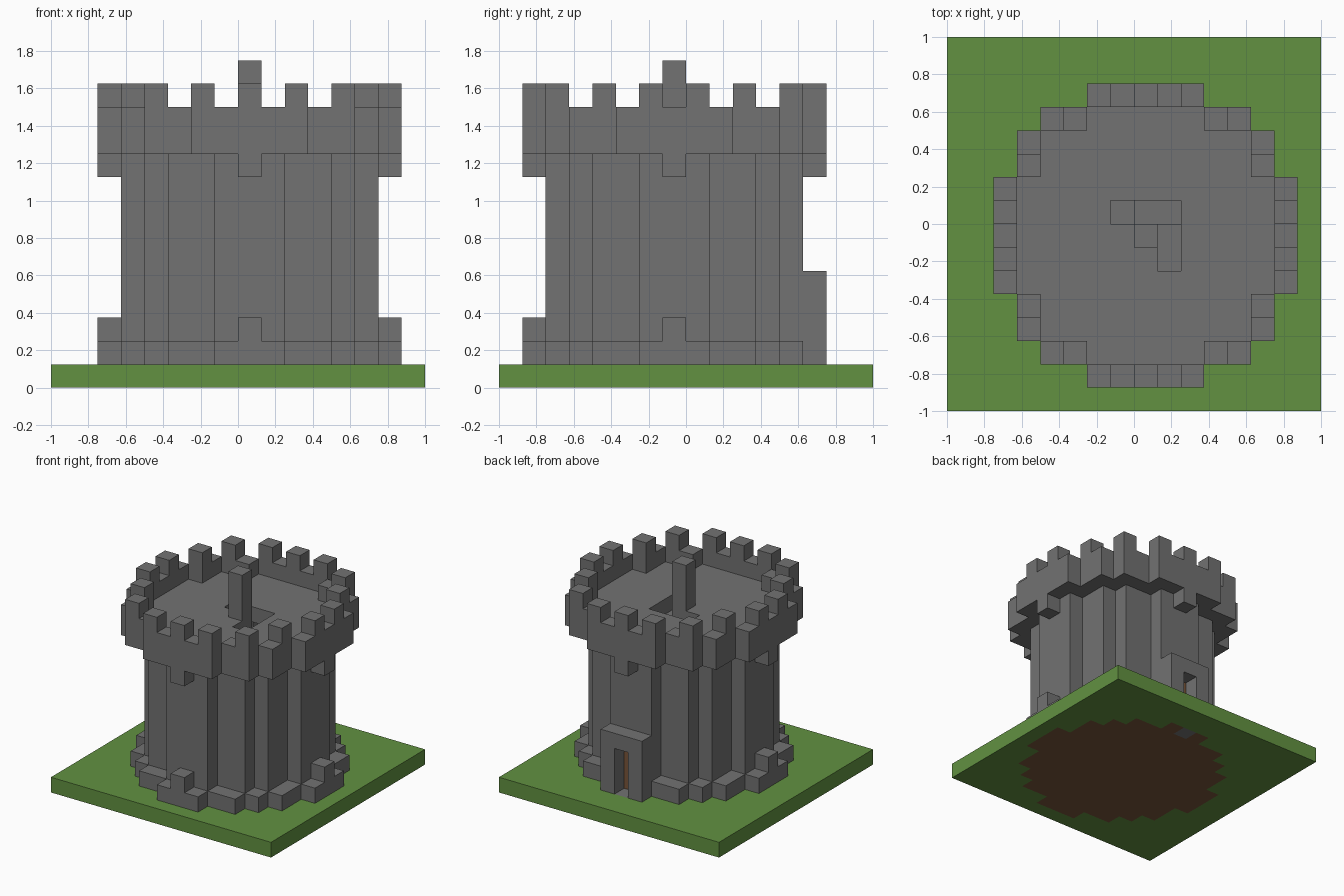
import bpy
import bmesh

cube = bpy.data.objects.get("Cube")
if cube:
    bpy.data.objects.remove(cube, do_unlink=True)

S = 0.125            # size of one block
CX, CY = 8, 7        # grid cell at the tower axis


def material(name, rgb):
    m = bpy.data.materials.new(name)
    m.use_nodes = True
    color = (*rgb, 1)
    m.diffuse_color = color
    m.node_tree.nodes["Principled BSDF"].inputs["Base Color"].default_value = color
    return m


stone = material("stone grey", (0.168, 0.168, 0.168))
grass = material("grass green", (0.122, 0.285, 0.053))
wood = material("earth brown", (0.19, 0.09, 0.042))


def disk(r2):
    """Cells within a squared radius of the tower axis."""
    span = range(-8, 9)
    return {(u, v) for u in span for v in span if u * u + v * v <= r2}


def build(name, mat, *slabs):
    """Make one object from slabs of (cells, bottom layer, top layer)."""
    bm = bmesh.new()

    def quad(points):
        bm.faces.new([bm.verts.new(((x + CX) * S - 1, (y + CY) * S - 1, z * S))
                      for x, y, z in points])

    for cells, lo, hi in slabs:
        for u, v in sorted(cells):
            ring = [(u, v), (u + 1, v), (u + 1, v + 1), (u, v + 1)]
            quad([(x, y, hi) for x, y in ring])
            quad([(x, y, lo) for x, y in reversed(ring)])
            # side walls only on the outline
            for i, (du, dv) in enumerate([(0, -1), (1, 0), (0, 1), (-1, 0)]):
                if (u + du, v + dv) not in cells:
                    a, b = ring[i], ring[(i + 1) % 4]
                    quad([(*a, lo), (*b, lo), (*b, hi), (*a, hi)])
    bmesh.ops.remove_doubles(bm, verts=bm.verts, dist=S / 100)
    mesh = bpy.data.meshes.new(name)
    bm.to_mesh(mesh)
    bm.free()
    mesh.materials.append(mat)
    obj = bpy.data.objects.new(name, mesh)
    bpy.context.collection.objects.link(obj)
    return obj


# Footprints
body, footing, crown = disk(27), disk(38), disk(42)
inside = disk(33)
wall = body - disk(17)
parapet = crown - inside
cardinals = {(0, -6), (6, 0), (-6, 0)}
doorway, door_cell = {(0, 6)}, {(0, 5)}
frame = {(-1, 6), (0, 6), (1, 6)}
axis = {(0, 0)}

# Ground plate with the tower floor and door threshold let in
plot = {(u, v) for u in range(-8, 8) for v in range(-7, 9)}
build("ground", grass, (plot - footing, 0, 1))
build("floor", wood, (footing - doorway, 0, 1))
build("threshold", stone, (doorway, 0, 1))

# Tower wall and stepped footing
build("tower_wall", stone, (wall - door_cell, 1, 4), (wall, 4, 10))
build("footing", stone, (footing - body - frame, 1, 2), (cardinals, 2, 3))

# Door in its projecting frame
build("door", wood, (door_cell, 1, 4))
build("door_frame", stone, (frame - doorway, 1, 4), (frame, 4, 5))

# Spiral stair around the central column, two treads per level
spiral = [(1, -1), (1, 0), (1, 1), (0, 1), (-1, 1), (-1, 0), (-1, -1), (0, -1)]
treads = [({spiral[(2 * k) % 8], spiral[(2 * k + 1) % 8]}, 9 - k, 10 - k)
          for k in range(9)]
build("spiral_stair", stone, *treads)
build("central_column", stone, (axis, 1, 14))

# Roof deck with the stair opening
build("roof_deck", stone, (inside - set(spiral[:5]) - axis, 10, 11))

# Overhanging parapet, brackets and battlements
build("parapet", stone, (parapet, 10, 12))
build("brackets", stone, (cardinals | doorway, 9, 10))
merlons = {(u, v) for u, v in parapet
           if (u % 2 == 0 if abs(v) >= 5 else v % 2 == 1)}
build("battlements", stone, (merlons, 12, 13))
